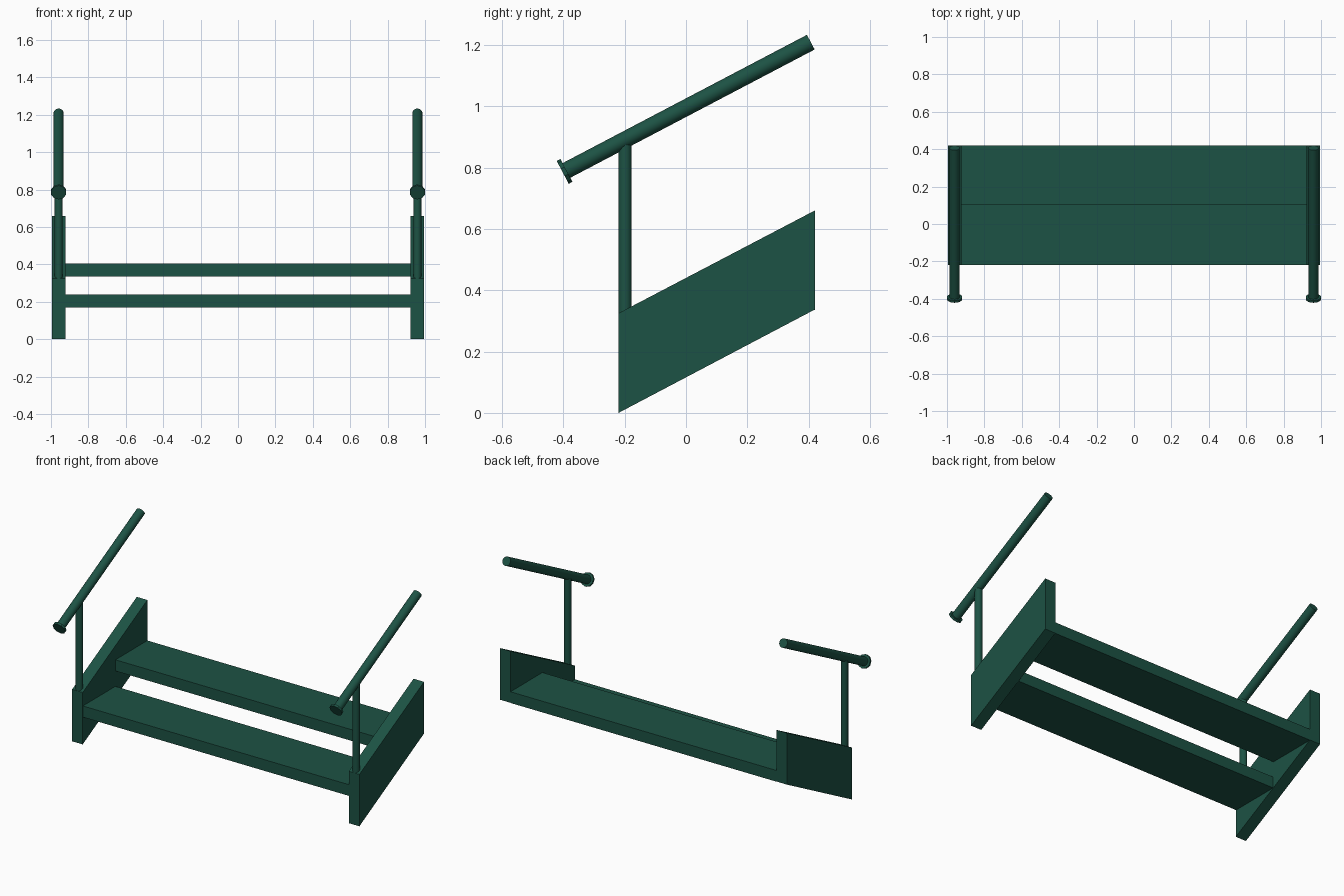
import bpy, bmesh
from mathutils import Vector

if "Cube" in bpy.data.objects:
    bpy.data.objects.remove(bpy.data.objects["Cube"])

paint = bpy.data.materials.new("green_paint")
paint.diffuse_color = (0.012, 0.085, 0.058, 1)
paint.use_nodes = True
paint.node_tree.nodes["Principled BSDF"].inputs["Base Color"].default_value = paint.diffuse_color
SLOPE = 0.525  # rise over run of stringers and handrails


def finish(obj, name):
    obj.name = name
    obj.data.materials.append(paint)
    return obj


def box(name, lo, hi):
    lo, hi = Vector(lo), Vector(hi)
    bpy.ops.mesh.primitive_cube_add(size=1, location=(lo + hi) / 2)
    bpy.context.object.scale = hi - lo
    return finish(bpy.context.object, name)


def rod(name, a, b, radius, sides, smooth=True):
    a, b = Vector(a), Vector(b)
    bpy.ops.mesh.primitive_cylinder_add(
        vertices=sides, radius=radius, depth=(b - a).length, location=(a + b) / 2,
        rotation=(b - a).to_track_quat('Z', 'Y').to_euler())
    if smooth:
        bpy.ops.object.shade_smooth_by_angle()
    return finish(bpy.context.object, name)


def stringer(name, x0, x1):
    # sloped side board: parallelogram with plumb ends
    bm = bmesh.new()
    profile = [(-0.22, 0), (0.42, 0.337), (0.42, 0.66), (-0.22, 0.325)]
    face = bm.faces.new([bm.verts.new((x0, y, z)) for y, z in profile])
    ext = bmesh.ops.extrude_face_region(bm, geom=[face])
    moved = [v for v in ext["geom"] if isinstance(v, bmesh.types.BMVert)]
    bmesh.ops.translate(bm, verts=moved, vec=(x1 - x0, 0, 0))
    bmesh.ops.recalc_face_normals(bm, faces=bm.faces)
    mesh = bpy.data.meshes.new(name)
    bm.to_mesh(mesh)
    bm.free()
    obj = bpy.data.objects.new(name, mesh)
    bpy.context.collection.objects.link(obj)
    return finish(obj, name)


# Point on the handrail axis at a given y
def on_rail(x, y):
    return Vector((x, y, 1.209 + SLOPE * (y - 0.407)))


for side, s in (("left", -1), ("right", 1)):
    x = s * 0.959
    stringer(side + "_stringer", s * 0.922, s * 0.995)
    # handrail, its end cap and the post under it
    rod(side + "_handrail", on_rail(x, -0.395), on_rail(x, 0.407), 0.027, 24)
    rod(side + "_end_cap", on_rail(x, -0.402), on_rail(x, -0.390), 0.042, 10, False)
    rod(side + "_post", (x, -0.199, 0.31), (x, -0.199, 0.885), 0.0215, 16)

# Treads between the stringers
for name, y, z in (("lower_tread", -0.218, 0.17), ("upper_tread", 0.104, 0.336)):
    box(name, (-0.922, y, z), (0.922, y + 0.316 + (0.005 if z < 0.2 else 0), z + 0.07))
